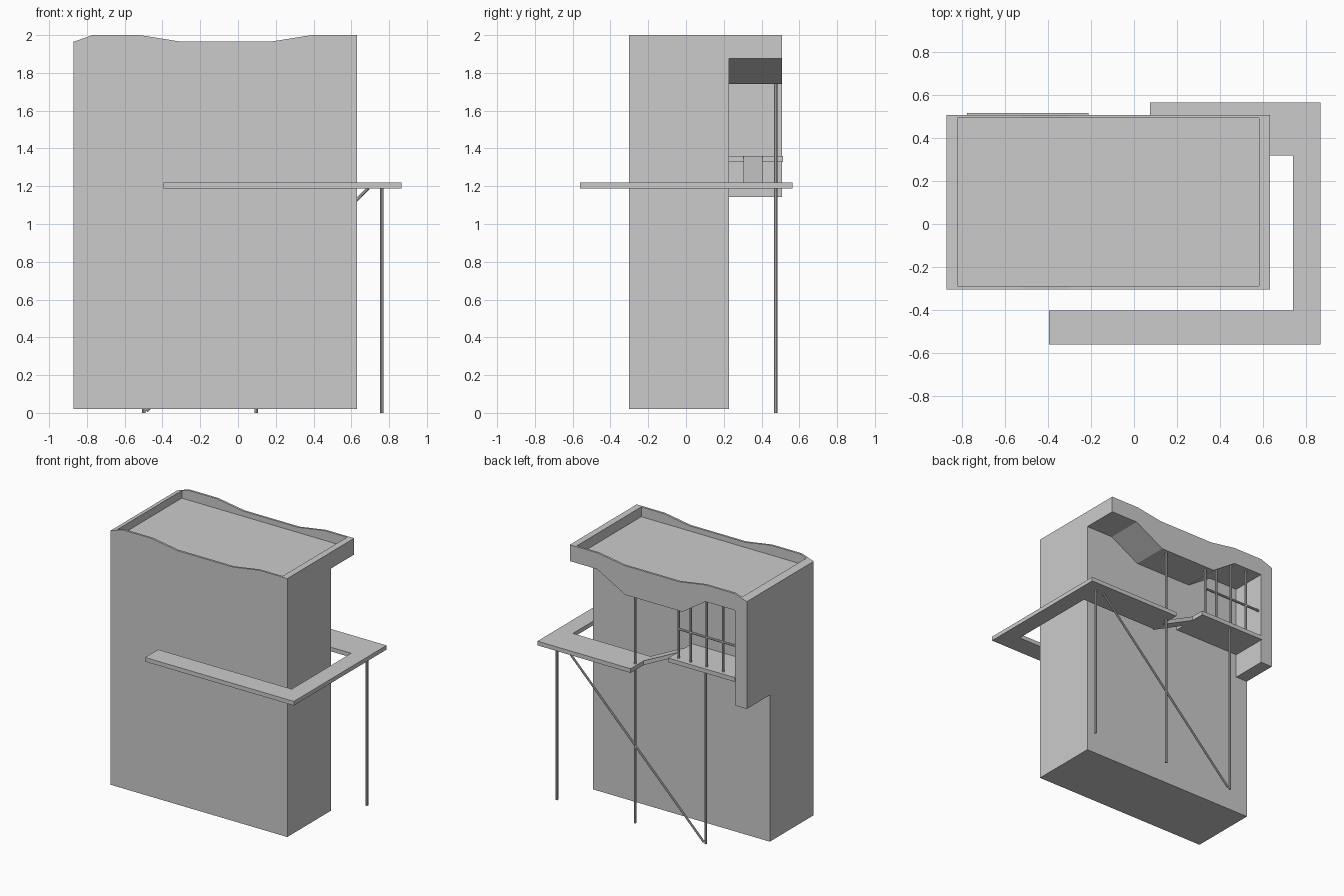
import bpy, bmesh
from mathutils import Vector

if "Cube" in bpy.data.objects:
    bpy.data.objects.remove(bpy.data.objects["Cube"])


def prism(name, pts, lo, hi, axis):
    """Extrude an outline: axis 'y' takes (x, z) points, axis 'z' takes (x, y) points."""
    bm = bmesh.new()
    place = (lambda p: (p[0], lo, p[1])) if axis == 'y' else (lambda p: (p[0], p[1], lo))
    face = bm.faces.new([bm.verts.new(place(p)) for p in pts])
    out = bmesh.ops.extrude_face_region(bm, geom=[face])
    move = Vector((0, hi - lo, 0)) if axis == 'y' else Vector((0, 0, hi - lo))
    bmesh.ops.translate(bm, vec=move, verts=[g for g in out['geom'] if isinstance(g, bmesh.types.BMVert)])
    bmesh.ops.recalc_face_normals(bm, faces=bm.faces)
    mesh = bpy.data.meshes.new(name)
    bm.to_mesh(mesh)
    bm.free()
    ob = bpy.data.objects.new(name, mesh)
    bpy.context.collection.objects.link(ob)
    return ob


def box(name, x0, x1, y0, y1, z0, z1):
    return prism(name, [(x0, y0), (x1, y0), (x1, y1), (x0, y1)], z0, z1, 'z')


def pole(name, a, b, r=0.009):
    a, b = Vector(a), Vector(b)
    bpy.ops.mesh.primitive_cylinder_add(vertices=8, radius=r, depth=(b - a).length, location=(a + b) / 2)
    ob = bpy.context.object
    ob.name = name
    ob.rotation_euler = (b - a).to_track_quat('Z', 'Y').to_euler()
    return ob


def cut(ob, cutter):
    cutter.hide_render = True
    mod = ob.modifiers.new('cut', 'BOOLEAN')
    mod.operation = 'DIFFERENCE'
    mod.solver = 'EXACT'
    mod.object = cutter
    bpy.context.view_layer.objects.active = ob
    bpy.ops.object.modifier_apply(modifier=mod.name)
    bpy.data.objects.remove(cutter)


# Building block with a wavy parapet line
body = prism('building', [(-0.87, 0.02), (0.63, 0.02), (0.63, 2), (0.39, 2), (0.17, 1.965), (-0.3, 1.965),
                          (-0.52, 2), (-0.77, 2), (-0.87, 1.965)], -0.303, 0.507, 'y')
# Recess under the rear overhang, leaving the hanging side wall
cut(body, prism('rear_recess', [(0.7, 1.875), (0.40, 1.875), (0.16, 1.742), (-0.325, 1.742), (-0.52, 1.872),
                                (-0.77, 1.872), (-0.77, 1.143), (-0.95, 1.143), (-0.95, -0.1), (0.7, -0.1)],
                0.228, 0.6, 'y'))
# Sunken roof
cut(body, box('roof_recess', -0.82, 0.58, -0.287, 0.491, 1.925, 2.2))

# Walkway wrapping round the building
prism('walkway', [(-0.395, -0.56), (0.865, -0.56), (0.865, 0.563), (0.075, 0.563), (0.075, 0.317),
                  (0.737, 0.317), (0.737, -0.402), (-0.395, -0.402)], 1.188, 1.22, 'z')

# Balcony and the ramp leading to it
box('balcony_floor', -0.775, -0.21, 0.228, 0.514, 1.328, 1.36)
prism('ramp', [(0.075, 1.188), (0.075, 1.22), (-0.21, 1.36), (-0.21, 1.328)], 0.305, 0.405, 'y')

# Supporting posts and diagonal brace
Y = 0.476
for i, (x, top) in enumerate([(0.76, 1.19), (0.097, 1.75), (-0.5, 1.33)]):
    pole(f'post_{i + 1}', (x, Y, 0), (x, Y, top))
pole('brace', (-0.485, Y, 0.008), (0.69, Y, 1.19), 0.008)

# Balcony posts and handrail
for i, (x, top) in enumerate([(-0.27, 1.75), (-0.375, 1.785), (-0.51, 1.875), (-0.65, 1.88)]):
    pole(f'balcony_post_{i + 1}', (x, Y, 1.355), (x, Y, top))
pole('handrail', (-0.265, Y, 1.585), (-0.775, Y, 1.585))
